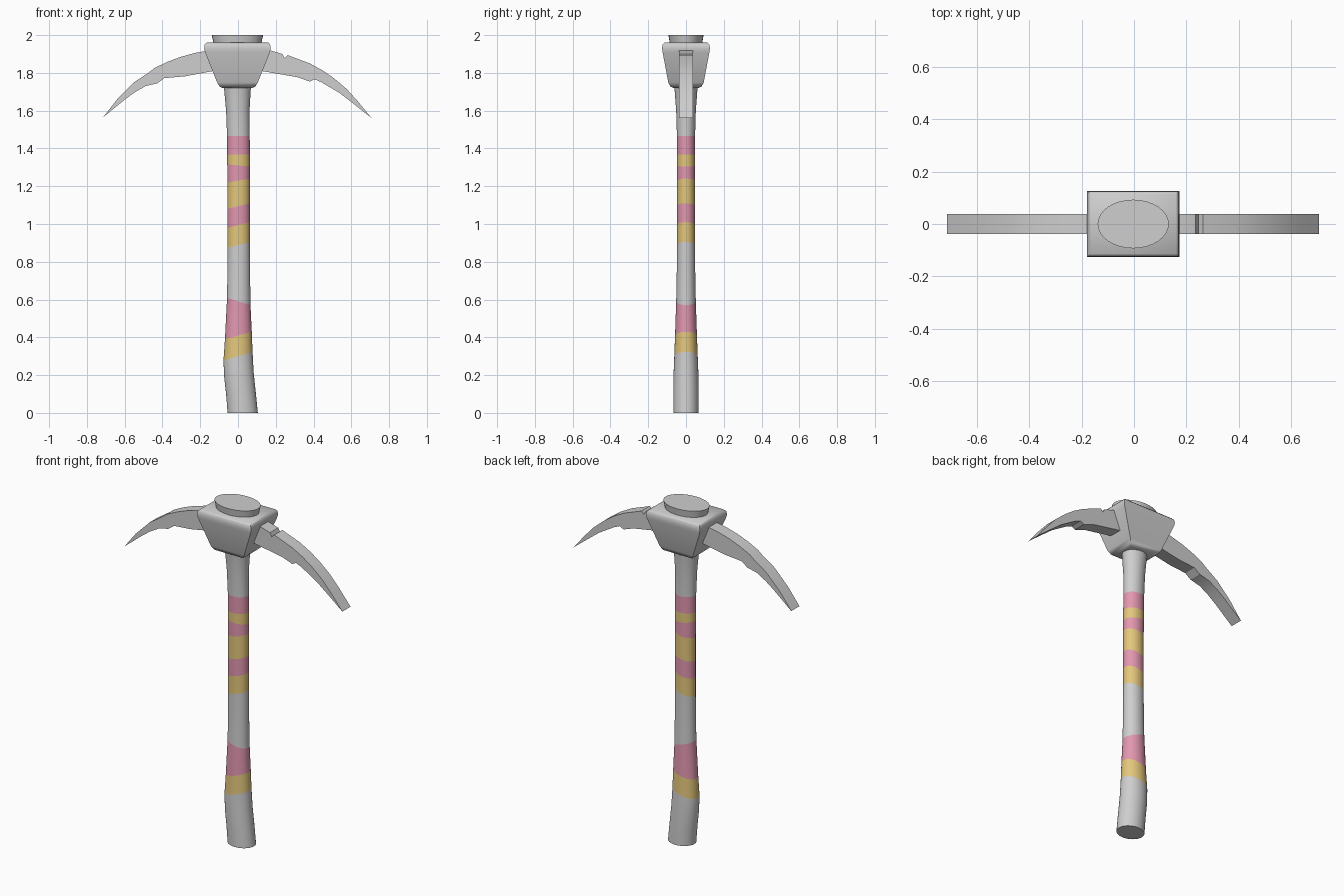
import bpy
import bmesh
from math import sin, cos, pi, radians, sqrt

cube = bpy.data.objects.get("Cube")
if cube:
    bpy.data.objects.remove(cube)


def material(name, rgb):
    m = bpy.data.materials.new(name)
    m.use_nodes = True
    m.diffuse_color = (*rgb, 1)
    m.node_tree.nodes["Principled BSDF"].inputs["Base Color"].default_value = (*rgb, 1)
    return m


GREY, PINK, YELLOW = 0, 1, 2
materials = [material("light grey", (0.62, 0.62, 0.62)),
             material("pink wrap", (0.76, 0.31, 0.43)),
             material("yellow wrap", (0.77, 0.57, 0.2))]


def finish(bm, name, angle, mats):
    bmesh.ops.recalc_face_normals(bm, faces=bm.faces[:])
    mesh = bpy.data.meshes.new(name)
    bm.to_mesh(mesh)
    bm.free()
    obj = bpy.data.objects.new(name, mesh)
    bpy.context.collection.objects.link(obj)
    for m in mats:
        mesh.materials.append(m)
    bpy.ops.object.select_all(action="DESELECT")
    obj.select_set(True)
    bpy.context.view_layer.objects.active = obj
    bpy.ops.object.shade_smooth_by_angle(angle=radians(angle))
    return obj


def loft(name, sections, sides, mats, angle=40, turn=0.0, grow=1.0):
    """Skin rings of (z, centre x, radius x, radius y, tilt, colour of the span above)."""
    bm = bmesh.new()
    rings = []
    for z, cx, rx, ry, tilt, _ in sections:
        ring = []
        for i in range(sides):
            a = 2 * pi * i / sides + turn
            x = rx * grow * cos(a)
            ring.append(bm.verts.new((cx + x, ry * grow * sin(a), z + tilt * x)))
        rings.append(ring)
    for low, high, sec in zip(rings, rings[1:], sections):
        for i in range(sides):
            j = (i + 1) % sides
            face = bm.faces.new((low[i], low[j], high[j], high[i]))
            face.material_index = sec[5]
    bm.faces.new(rings[0])
    bm.faces.new(rings[-1])
    return finish(bm, name, angle, mats)


# Handle with slanted wrap bands, flaring through the head to its top plug
loft("handle", [
    (0.0, 0.025, 0.08, 0.067, 0, GREY),
    (0.1, 0.016, 0.079, 0.067, 0, GREY),
    (0.2, 0.005, 0.078, 0.066, 0.15, GREY),
    (0.3, 0.0, 0.077, 0.062, 0.3, YELLOW),
    (0.41, 0.002, 0.071, 0.058, 0.27, PINK),
    (0.59, 0.004, 0.062, 0.052, -0.3, GREY),
    (0.74, 0.004, 0.06, 0.049, 0, GREY),
    (0.89, 0.004, 0.059, 0.048, 0.25, YELLOW),
    (0.995, 0.004, 0.059, 0.048, 0.25, PINK),
    (1.095, 0.004, 0.059, 0.048, 0.25, YELLOW),
    (1.23, 0.004, 0.059, 0.048, 0.17, PINK),
    (1.31, 0.003, 0.06, 0.048, -0.1, YELLOW),
    (1.367, 0.003, 0.06, 0.048, 0, PINK),
    (1.465, 0.002, 0.06, 0.048, 0, GREY),
    (1.6, -0.001, 0.062, 0.052, 0, GREY),
    (1.72, -0.003, 0.071, 0.061, 0, GREY),
    (1.95, -0.003, 0.125, 0.085, 0, GREY),
    (2.0, -0.003, 0.136, 0.093, 0, GREY),
], 32, materials)

# Tapered head block with rounded rims and crisp corners
block = [(1.72, 0.078, 0.066), (1.727, 0.094, 0.082), (1.75, 0.108, 0.094),
         (1.91, 0.172, 0.124), (1.93, 0.176, 0.127), (1.95, 0.173, 0.124), (1.96, 0.163, 0.114)]
loft("head_block", [(z, -0.003, hx, hy, 0, GREY) for z, hx, hy in block],
     4, materials[:1], angle=50, turn=pi / 4, grow=sqrt(2))


def blade(name, upper, lower):
    """Extrude an outline of x, z points to the blade's thickness."""
    bm = bmesh.new()
    outline = upper + lower[::-1]
    front = bm.faces.new([bm.verts.new((x, -0.038, z)) for x, z in outline])
    new = bmesh.ops.extrude_face_region(bm, geom=[front], use_keep_orig=True)["geom"]
    for v in new:
        if isinstance(v, bmesh.types.BMVert):
            v.co.y = 0.038
    return finish(bm, name, 20, materials[:1])


# Curved picks, each chipped differently; upper edge first, ending at the tip
blade("right_pick",
      [(-0.05, 1.93), (-0.15, 1.92), (-0.23, 1.905), (-0.31, 1.883), (-0.38, 1.856),
       (-0.443, 1.825), (-0.47, 1.804), (-0.55, 1.75), (-0.64, 1.66), (-0.714, 1.565)],
      [(-0.05, 1.815), (-0.13, 1.81), (-0.28, 1.782), (-0.39, 1.772), (-0.427, 1.745),
       (-0.49, 1.73), (-0.55, 1.695), (-0.6, 1.658)])
blade("left_pick",
      [(0.05, 1.93), (0.167, 1.92), (0.236, 1.9), (0.247, 1.878), (0.263, 1.894), (0.38, 1.85),
       (0.45, 1.812), (0.51, 1.77), (0.575, 1.715), (0.634, 1.65), (0.708, 1.56)],
      [(0.05, 1.815), (0.125, 1.81), (0.316, 1.777), (0.38, 1.754), (0.406, 1.766),
       (0.443, 1.75), (0.54, 1.692), (0.62, 1.63)])
